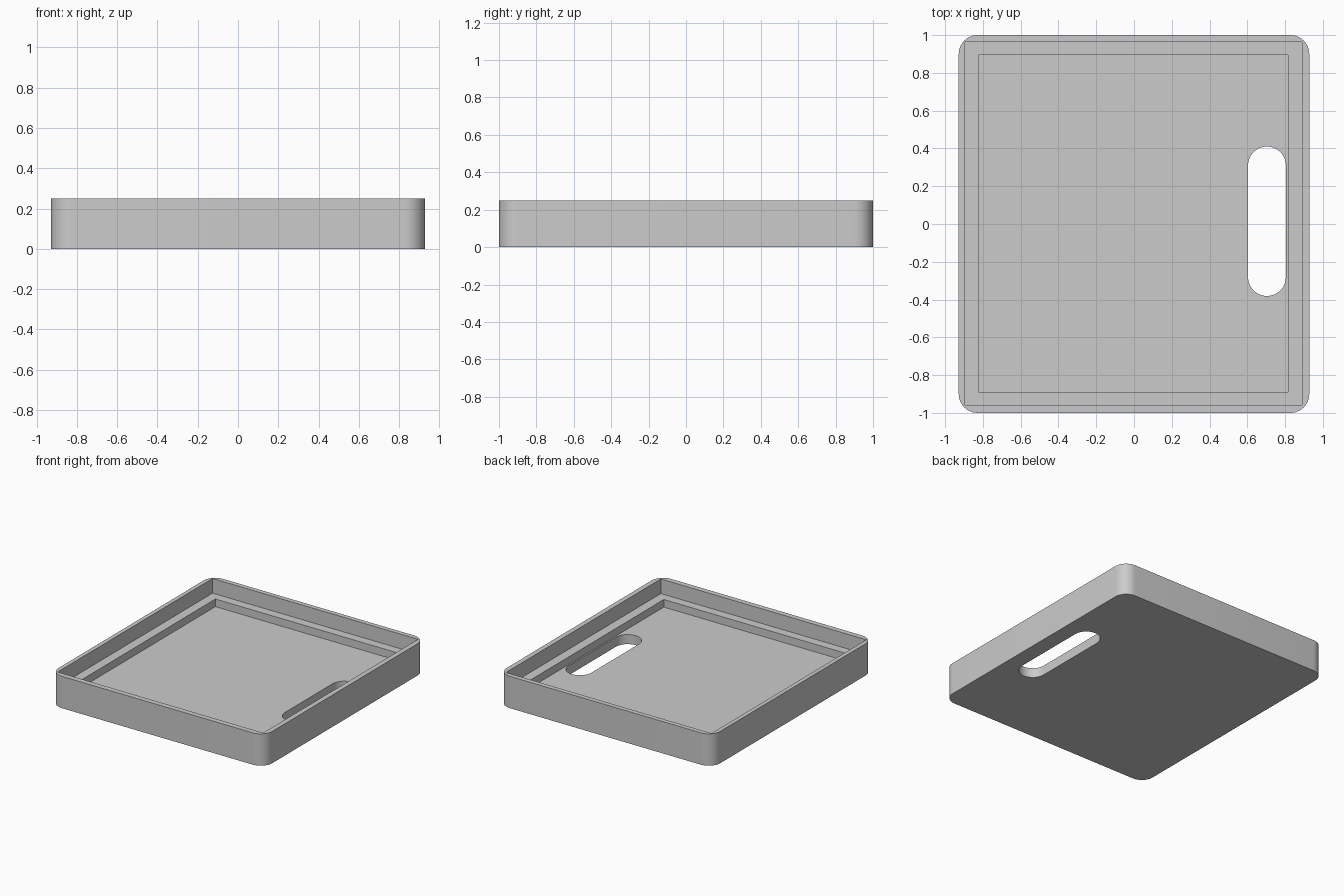
import bpy
import bmesh
from math import pi, cos, sin, radians

cube = bpy.data.objects.get("Cube")
if cube:
    bpy.data.objects.remove(cube, do_unlink=True)

grey = bpy.data.materials.new("light_grey")
grey.use_nodes = True
colour = (0.6, 0.6, 0.6, 1)
grey.diffuse_color = colour
grey.node_tree.nodes["Principled BSDF"].inputs["Base Color"].default_value = colour


def rounded_outline(x0, x1, y0, y1, radius, steps):
    """Counter-clockwise rectangle outline; radius 0 keeps square corners."""
    if radius == 0:
        return [(x0, y0), (x1, y0), (x1, y1), (x0, y1)]
    centres = [(x1 - radius, y1 - radius), (x0 + radius, y1 - radius),
               (x0 + radius, y0 + radius), (x1 - radius, y0 + radius)]
    points = []
    for quarter, (cx, cy) in enumerate(centres):
        for i in range(steps + 1):
            a = (quarter + i / steps) * pi / 2
            points.append((cx + radius * cos(a), cy + radius * sin(a)))
    return points


def prism(name, x0, x1, y0, y1, z0, z1, radius=0, steps=12):
    """Extrude a rounded rectangle from z0 to z1."""
    bm = bmesh.new()
    verts = [bm.verts.new((x, y, z0))
             for x, y in rounded_outline(x0, x1, y0, y1, radius, steps)]
    bmesh.ops.remove_doubles(bm, verts=verts, dist=0.0005)
    base = bm.faces.new([v for v in verts if v.is_valid])
    top = bmesh.ops.extrude_face_region(bm, geom=[base], use_keep_orig=True)
    moved = [v for v in top["geom"] if isinstance(v, bmesh.types.BMVert)]
    bmesh.ops.translate(bm, verts=moved, vec=(0, 0, z1 - z0))
    bmesh.ops.recalc_face_normals(bm, faces=bm.faces)
    mesh = bpy.data.meshes.new(name)
    bm.to_mesh(mesh)
    bm.free()
    mesh.materials.append(grey)
    obj = bpy.data.objects.new(name, mesh)
    bpy.context.collection.objects.link(obj)
    return obj


# Tray block with rounded upright corners
tray = prism("tray", -0.928, 0.928, -1, 1, 0, 0.25, radius=0.1)

# Upper recess, lower recess inside the ledge, and the grip slot
cutters = [
    prism("upper_recess", -0.895, 0.889, -0.958, 0.963, 0.135, 0.4),
    prism("lower_recess", -0.822, 0.815, -0.889, 0.894, 0.075, 0.3),
    prism("grip_slot", 0.604, 0.804, -0.381, 0.41, -0.1, 0.2, radius=0.1),
]

bpy.ops.object.select_all(action="DESELECT")
bpy.context.view_layer.objects.active = tray
tray.select_set(True)
for cutter in cutters:
    cutter.hide_render = True
    cut = tray.modifiers.new(cutter.name, "BOOLEAN")
    cut.operation = "DIFFERENCE"
    cut.solver = "EXACT"
    cut.object = cutter
    bpy.ops.object.modifier_apply(modifier=cut.name)
    bpy.data.objects.remove(cutter, do_unlink=True)

bpy.ops.object.shade_smooth_by_angle(angle=radians(30))
